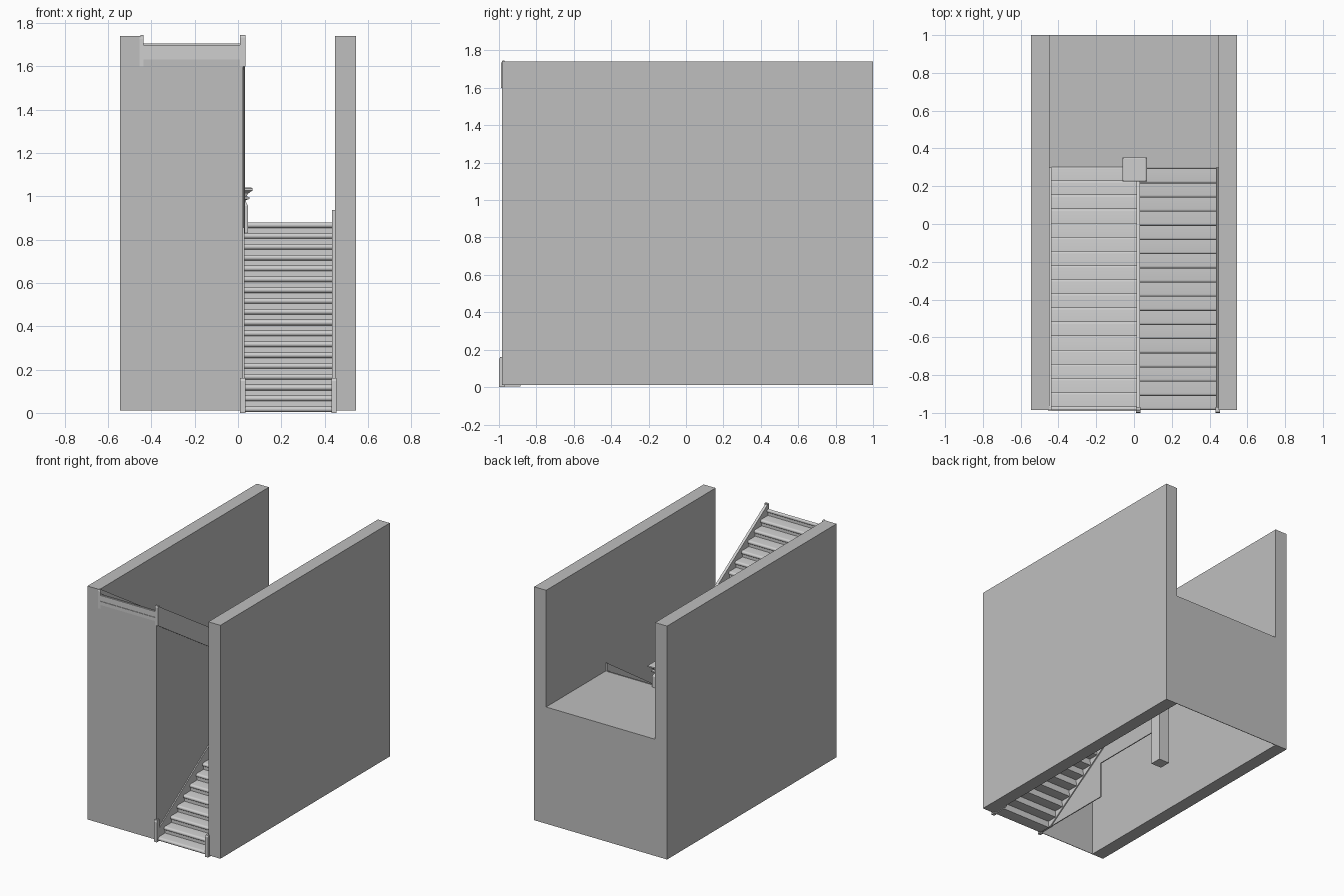
import bpy, bmesh, math

cube = bpy.data.objects.get("Cube")
if cube:
    bpy.data.objects.remove(cube, do_unlink=True)


def material(name, value):
    m = bpy.data.materials.new(name)
    m.use_nodes = True
    col = (value, value, value, 1)
    m.diffuse_color = col
    m.node_tree.nodes["Principled BSDF"].inputs["Base Color"].default_value = col
    return m


PLASTER = material("plaster grey", 0.52)
TIMBER = material("painted timber", 0.62)


def prism(bm, pts, x0, x1):
    """Extrude a (y, z) outline from x0 to x1."""
    a = [bm.verts.new((x0, y, z)) for y, z in pts]
    b = [bm.verts.new((x1, y, z)) for y, z in pts]
    bm.faces.new(a)
    bm.faces.new(b[::-1])
    for i in range(len(pts)):
        j = (i + 1) % len(pts)
        bm.faces.new((a[j], a[i], b[i], b[j]))


def rect(y0, y1, z0, z1):
    return [(y0, z0), (y1, z0), (y1, z1), (y0, z1)]


def finish(bm, name, mat, smooth=False):
    bmesh.ops.recalc_face_normals(bm, faces=bm.faces[:])
    me = bpy.data.meshes.new(name)
    bm.to_mesh(me)
    bm.free()
    me.materials.append(mat)
    ob = bpy.data.objects.new(name, me)
    bpy.context.collection.objects.link(ob)
    if smooth:
        bpy.ops.object.select_all(action='DESELECT')
        ob.select_set(True)
        bpy.context.view_layer.objects.active = ob
        bpy.ops.object.shade_smooth_by_angle(angle=math.radians(35))
    return ob


def part(name, pts, x0, x1, mat):
    bm = bmesh.new()
    prism(bm, pts, x0, x1)
    return finish(bm, name, mat)


FRONT, BACK, BASE = -0.985, 1.0, 0.01
IN, OUT = 0.447, 0.545        # inner and outer wall faces
LAND = 0.875                  # landing height
STEPS = 18

# Side walls
for side, s in (("left", 1), ("right", -1)):
    part(side + "_wall", rect(FRONT, BACK, BASE, 1.74), s * IN, s * OUT, PLASTER)

# Thin back wall, front wall and landing floor
part("back_wall", rect(BACK - 0.004, BACK, BASE, LAND), -IN, IN, PLASTER)
part("front_wall", rect(FRONT, FRONT + 0.004, BASE, 1.64), -IN, 0.022, PLASTER)
part("landing", rect(0.3, BACK, LAND - 0.015, LAND), -IN, IN, PLASTER)


def flight(name, x0, x1, start, end, z_first, z_last):
    """Round-nosed treads and risers climbing from start to end."""
    d = 1 if end > start else -1
    run = (end - start) / (STEPS - 1)
    rise = (z_last - z_first) / (STEPS - 1)
    r = 0.013
    bm = bmesh.new()
    for i in range(STEPS):
        y, z = start + i * run, z_first + i * rise
        last = i == STEPS - 1
        back = y + (d * 0.012 if last else run + d * 0.024)
        nose = [(y + d * r * (1 - math.sin(t)), z - r + r * math.cos(t))
                for t in (math.pi * k / 8 for k in range(9))]
        if not last:
            prism(bm, nose + [(back, z - 2 * r), (back, z)], x0, x1)
        else:
            prism(bm, nose, x0, x1)
        low = max(z - rise - (0.02 if i else 0), BASE)
        ya, yb = sorted((y + d * 0.012, y + d * 0.02))
        prism(bm, rect(ya, yb, low, z - 0.006), x0, x1)
    return finish(bm, name, TIMBER, True)


flight("lower_flight", 0.03, 0.437, FRONT, 0.29, 0.03, 0.88)
flight("upper_flight", -0.437, 0.012, 0.305, -0.965, LAND + 0.005, 1.705)

# Sloping strings beside each flight
SLOPE = 0.85 / 1.275


def lower_line(y, off):
    return 0.03 + (y - FRONT) * SLOPE + off


def upper_line(y, off):
    return 1.70 - (y - FRONT) * (0.82 / 1.28) + off


y_toe = FRONT + (0.1 - 0.02) / SLOPE
low_pts = [(FRONT, BASE), (y_toe, BASE), (0.3, lower_line(0.3, -0.1)),
           (0.3, lower_line(0.3, 0.05)), (FRONT, lower_line(FRONT, 0.05))]
up_pts = [(FRONT, upper_line(FRONT, -0.1)), (0.3, upper_line(0.3, -0.1)),
          (0.3, upper_line(0.3, 0.045)), (FRONT, upper_line(FRONT, 0.045))]
part("lower_inner_string", low_pts, 0.012, 0.031, TIMBER)
part("lower_outer_string", low_pts, 0.435, 0.449, TIMBER)
part("upper_inner_string", up_pts, 0.012, 0.032, TIMBER)
part("upper_outer_string", up_pts, -0.449, -0.437, TIMBER)

# Dividing wall between the flights, with a low opening under the stair
door_y, door_z, end_y = -0.335, 0.28, 0.25
part("dividing_wall",
     [(FRONT, BASE), (door_y, BASE), (door_y, door_z), (end_y, door_z),
      (end_y, upper_line(end_y, -0.05)), (FRONT, upper_line(FRONT, -0.05))],
     0.016, 0.023, PLASTER)

# Small end blocks where the strings meet the floors
for name, x0, x1, z0, z1 in (("foot_block_inner", 0.01, 0.034, 0.0, 0.16),
                             ("foot_block_outer", 0.431, 0.455, 0.0, 0.16),
                             ("head_block_inner", 0.01, 0.034, 1.6, 1.745),
                             ("head_block_outer", -0.455, -0.437, 1.6, 1.74)):
    y0 = -1.0 if z0 == 0 else FRONT - 0.003
    part(name, [(y0, z0), (-0.97, z0), (-0.97, z1), (y0 + 0.006, z1),
                (y0, z1 - 0.012)], x0, x1, TIMBER)

# Square newel post with a flared moulded cap: (half width, height)
profile = [(0.043, BASE), (0.043, 0.955), (0.034, 0.972), (0.034, 0.982),
           (0.048, 0.988), (0.048, 0.996), (0.036, 1.0), (0.042, 1.012),
           (0.056, 1.022), (0.064, 1.026), (0.064, 1.036), (0.058, 1.04)]
bm = bmesh.new()
rings = [[bm.verts.new((0.004 + sx * h, 0.288 + sy * h, z))
          for sx, sy in ((-1, -1), (1, -1), (1, 1), (-1, 1))] for h, z in profile]
for a, b in zip(rings, rings[1:]):
    for i in range(4):
        j = (i + 1) % 4
        bm.faces.new((a[i], a[j], b[j], b[i]))
bm.faces.new(rings[0][::-1])
bm.faces.new(rings[-1])
finish(bm, "newel_post", TIMBER)
